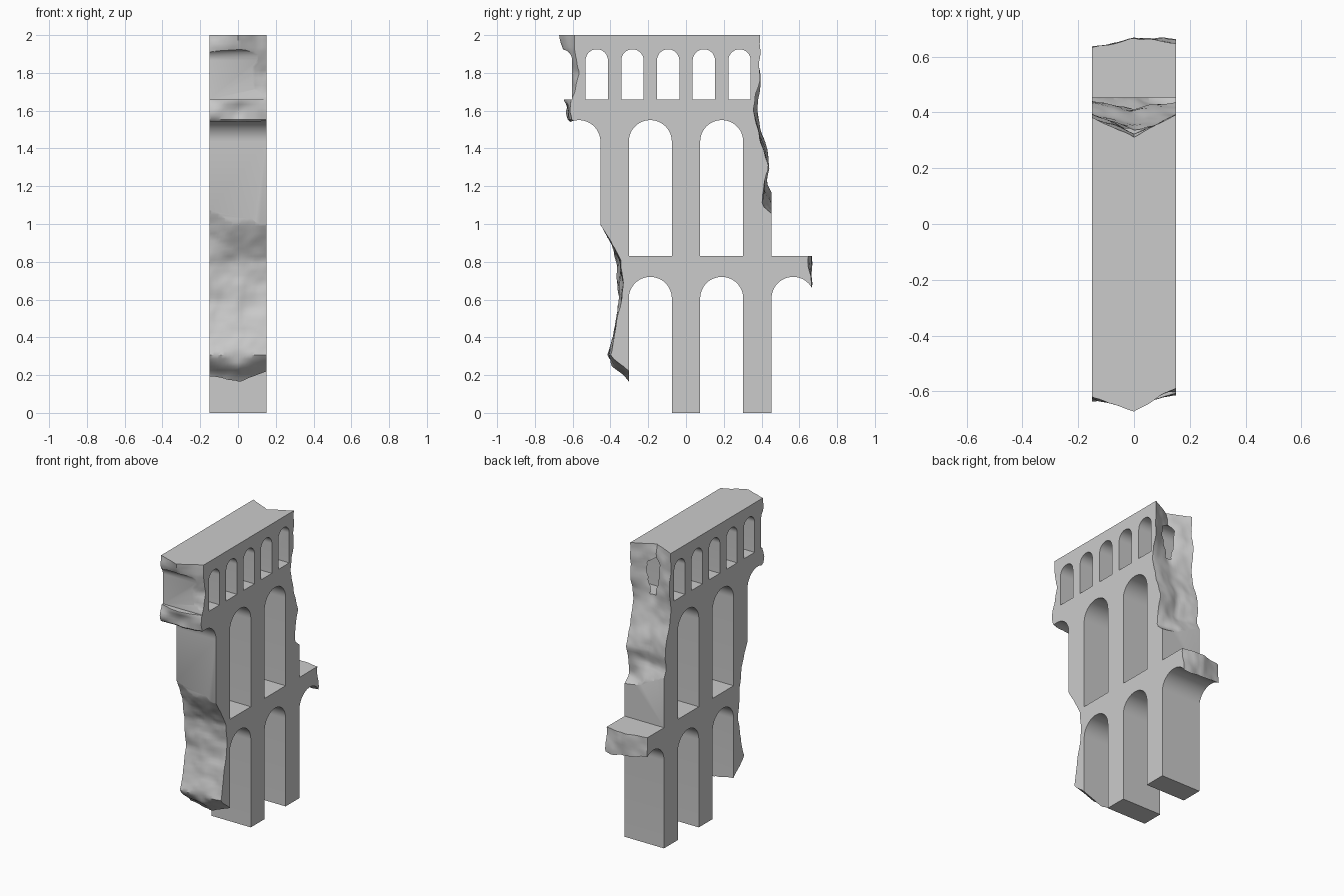
import bpy, bmesh, math
from mathutils import Vector, noise

if "Cube" in bpy.data.objects:
    bpy.data.objects.remove(bpy.data.objects["Cube"])

HALF = 0.15  # half thickness of the wall


def new_object(name, bm):
    bmesh.ops.recalc_face_normals(bm, faces=bm.faces)
    mesh = bpy.data.meshes.new(name)
    bm.to_mesh(mesh)
    bm.free()
    ob = bpy.data.objects.new(name, mesh)
    bpy.context.collection.objects.link(ob)
    return ob


def add_arch(bm, yc, half, base, top, segs=24):
    spring = top - half
    prof = [(yc - half, base), (yc + half, base)]
    prof += [(yc + half * math.cos(math.pi * i / segs), spring + half * math.sin(math.pi * i / segs))
             for i in range(segs + 1)]
    a = [bm.verts.new((-0.3, y, z)) for y, z in prof]
    b = [bm.verts.new((0.3, y, z)) for y, z in prof]
    bm.faces.new(a)
    bm.faces.new(b[::-1])
    for i in range(len(a)):
        j = (i + 1) % len(a)
        bm.faces.new((a[i], b[i], b[j], a[j]))


def apply_boolean(target, tool, op):
    mod = target.modifiers.new(op, 'BOOLEAN')
    mod.operation, mod.object, mod.solver = op, tool, 'EXACT'
    tool.hide_render = True
    bpy.context.view_layer.objects.active = target
    bpy.ops.object.modifier_apply(modifier=mod.name)
    bpy.data.objects.remove(tool)


# Broken ends: z, then y at x = -0.15, 0, +0.15
FRONT = [(2.06, -.62, -.672, -.59), (2.0, -.62, -.672, -.59), (1.93, -.625, -.655, -.59),
         (1.88, -.62, -.63, -.58), (1.8, -.62, -.63, -.565), (1.72, -.62, -.62, -.58),
         (1.66, -.61, -.645, -.61), (1.6, -.635, -.62, -.62), (1.54, -.62, -.63, -.60),
         (1.5, -.5, -.5, -.5), (1.1, -.465, -.475, -.475), (1.0, -.42, -.452, -.452),
         (.9, -.39, -.395, -.40), (.8, -.36, -.35, -.34), (.7, -.365, -.35, -.335),
         (.6, -.35, -.35, -.335), (.45, -.38, -.38, -.37), (.3, -.415, -.405, -.40),
         (.25, -.37, -.40, -.33), (.2, -.30, -.33, -.28), (.15, -.28, -.285, -.27),
         (-.06, -.2, -.2, -.2)]
BACK = [(2.06, .385, .315, .395), (2.0, .385, .315, .395), (1.85, .385, .325, .385),
        (1.75, .395, .32, .39), (1.6, .375, .355, .36), (1.5, .40, .375, .375),
        (1.4, .43, .40, .41), (1.3, .445, .41, .435), (1.22, .425, .40, .415),
        (1.16, .455, .425, .405), (1.1, .475, .455, .405), (1.04, .48, .48, .47),
        (.9, .5, .5, .5), (.86, .63, .66, .645), (.8, .632, .662, .65),
        (.72, .635, .665, .66), (.64, .635, .667, .66), (.56, .5, .5, .5), (-.06, .5, .5, .5)]


def end_y(table, x, z, seed):
    for a, b in zip(table, table[1:]):
        if b[0] <= z <= a[0]:
            break
    t = (a[0] - z) / (a[0] - b[0])
    l, m, r = (a[i] + (b[i] - a[i]) * t for i in (1, 2, 3))
    u = x / HALF
    y = m + ((r - m) * u if u > 0 else (l - m) * -u)
    p = Vector((x * 9, seed, z * 9))
    return y + 0.012 * noise.noise(p) + 0.005 * noise.noise(p * 2.7)


# Wall slab
bm = bmesh.new()
bmesh.ops.create_cube(bm, size=1)
for v in bm.verts:
    v.co = (v.co.x * 2 * HALF, v.co.y * 1.6, v.co.z * 2 + 1)
wall = new_object("aqueduct_wall", bm)

# Three tiers of arches
bm = bmesh.new()
for k in (-3, -1, 1, 3):
    add_arch(bm, k * .189, .114, -.1, .72)
    add_arch(bm, k * .189, .114, .83, 1.55)
for k in range(-4, 4):
    add_arch(bm, k * .189 + .0945, .059, 1.66, 1.925)
apply_boolean(wall, new_object("arch_cutter", bm), 'DIFFERENCE')

# Surviving part between the two ragged ends
bm = bmesh.new()
NX, NZ = 20, 105
xs = [-0.18 + 0.36 * i / NX for i in range(NX + 1)]
zs = [-0.055 + 2.11 * j / NZ for j in range(NZ + 1)]
F = [[bm.verts.new((x, end_y(FRONT, x, z, 3.3), z)) for x in xs] for z in zs]
B = [[bm.verts.new((x, end_y(BACK, x, z, 8.7), z)) for x in xs] for z in zs]
for j in range(NZ):
    for i in range(NX):
        for G in (F, B):
            bm.faces.new((G[j][i], G[j][i + 1], G[j + 1][i + 1], G[j + 1][i]))
    for i in (0, NX):
        bm.faces.new((F[j][i], B[j][i], B[j + 1][i], F[j + 1][i]))
for j in (0, NZ):
    for i in range(NX):
        bm.faces.new((F[j][i], F[j][i + 1], B[j][i + 1], B[j][i]))
apply_boolean(wall, new_object("ruin_mask", bm), 'INTERSECT')

# Smooth breaks, crisp masonry edges
wall.select_set(True)
bpy.context.view_layer.objects.active = wall
bpy.ops.object.shade_smooth_by_angle(angle=math.radians(35))
